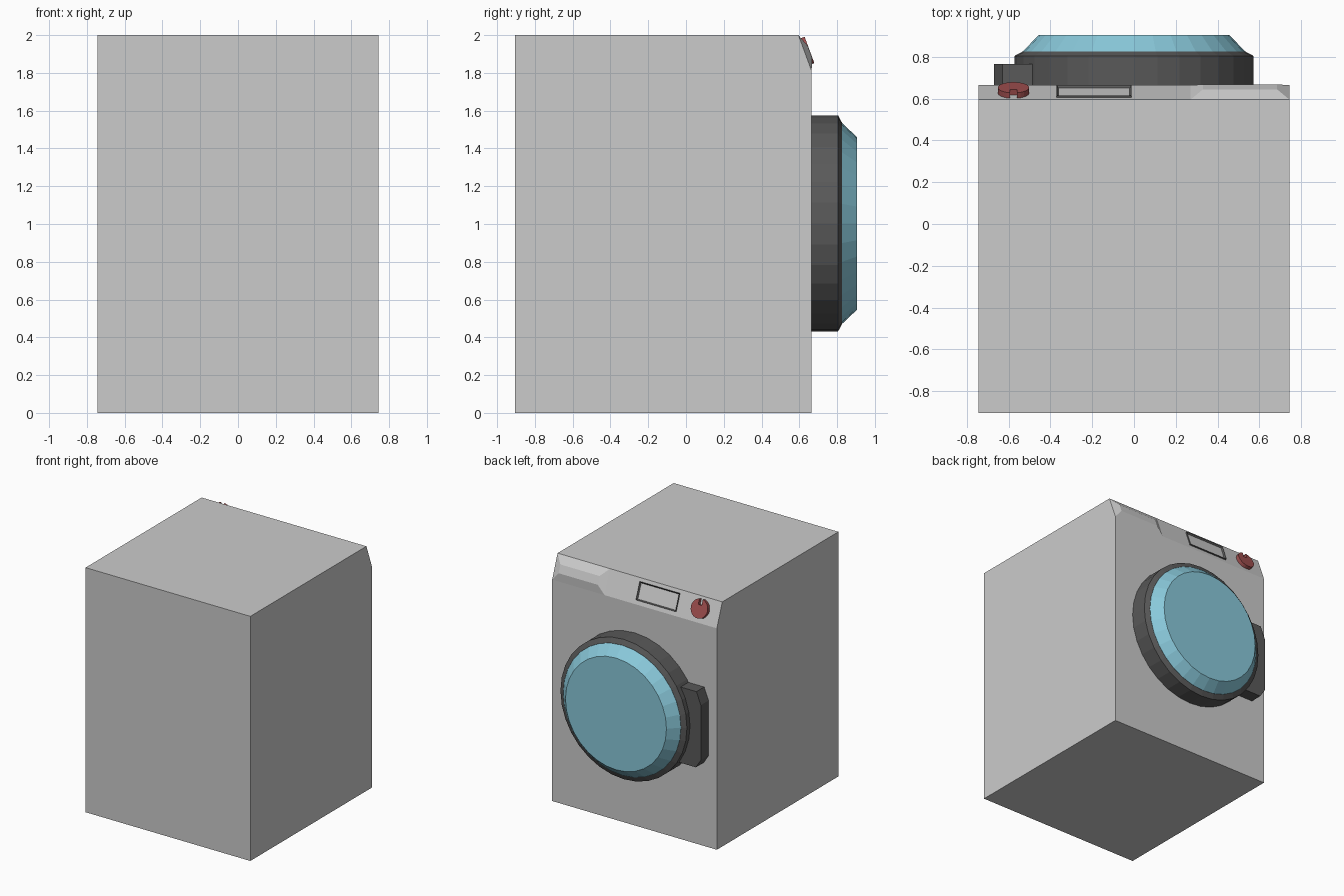
import bpy, bmesh
from math import sin, cos, pi, radians
from mathutils import Vector

if "Cube" in bpy.data.objects:
    bpy.data.objects.remove(bpy.data.objects["Cube"])


def material(name, rgb):
    m = bpy.data.materials.new(name)
    m.diffuse_color = (*rgb, 1)
    m.use_nodes = True
    m.node_tree.nodes["Principled BSDF"].inputs["Base Color"].default_value = m.diffuse_color
    return m


DARK = material("dark_plastic", (0.10, 0.10, 0.10))
BLACK = material("screen_black", (0.03, 0.03, 0.03))
GLASS = material("blue_glass", (0.25, 0.58, 0.70))
RED = material("red_plastic", (0.36, 0.08, 0.08))

# Sloped control panel frame: x, s (up the slope), n (outwards)
LOW, HIGH = Vector((0, 0.665, 1.81)), Vector((0, 0.595, 2.0))
S = (HIGH - LOW).normalized()
N = Vector((0, S.z, -S.y))
MID = (LOW + HIGH) / 2
HALF = (HIGH - LOW).length / 2


def panel(x, s, n):
    return MID + Vector((x, 0, 0)) + S * s + N * n


def front(x, z, y):
    return Vector((x, y, z))


def loft(name, rings, mat=None, inset=None):
    """Skin a list of equal-length point rings and cap both ends."""
    bm = bmesh.new()
    rows = [[bm.verts.new(p) for p in ring] for ring in rings]
    for a, b in zip(rows, rows[1:]):
        for i in range(len(a)):
            j = (i + 1) % len(a)
            bm.faces.new((a[i], a[j], b[j], b[i]))
    bm.faces.new(rows[0][::-1])
    cap = bm.faces.new(rows[-1])
    bmesh.ops.recalc_face_normals(bm, faces=bm.faces)
    if inset:
        bmesh.ops.inset_region(bm, faces=[cap], thickness=inset)
        bmesh.ops.translate(bm, verts=cap.verts, vec=-cap.normal * inset)
        cap.material_index = 1
    mesh = bpy.data.meshes.new(name)
    bm.to_mesh(mesh)
    bm.free()
    obj = bpy.data.objects.new(name, mesh)
    bpy.context.collection.objects.link(obj)
    if mat:
        mesh.materials.append(mat)
    return obj


def rect(x0, x1, s0, s1, n):
    return [panel(x, s, n) for x, s in ((x0, s0), (x1, s0), (x1, s1), (x0, s1))]


def circle(r, y, sides=32):
    return [front(r * cos(2 * pi * i / sides), 1.003 + r * sin(2 * pi * i / sides), y)
            for i in range(sides)]


# Cabinet: side profile with the sloped panel edge
profile = [(-0.905, 0), (0.665, 0), (LOW.y, LOW.z), (HIGH.y, HIGH.z), (-0.905, 2)]
loft("cabinet", [[Vector((x, y, z)) for y, z in profile] for x in (-0.745, 0.745)])

# Door rim and bulging glass
loft("door_rim", [circle(0.572, 0.66), circle(0.572, 0.805), circle(0.535, 0.825)], DARK)
loft("door_glass", [circle(0.532, 0.822), circle(0.532, 0.826), circle(0.457, 0.905)], GLASS)

# Door handle
grip = [(-0.45, 0.68), (-0.625, 0.68), (-0.67, 0.75), (-0.67, 1.2), (-0.63, 1.3), (-0.45, 1.3)]
loft("door_handle", [[front(x, z, y) for x, z in grip] for y in (0.66, 0.765)], DARK)

# Raised detergent drawer front
loft("detergent_drawer", [rect(0.27, 0.745, -HALF, HALF, 0),
                          rect(0.33, 0.685, -0.037, 0.03, 0.027)])

# Display with recessed screen
display = loft("display", [rect(-0.37, -0.012, -0.067, 0.073, -0.005),
                           rect(-0.37, -0.012, -0.067, 0.073, 0.012)], DARK, inset=0.013)
display.data.materials.append(BLACK)

# Dial with a pointer slot at its top
R, SLOT = 0.075, 12
arc = [radians(90 + SLOT + i * (360 - 2 * SLOT) / 22) for i in range(23)]
dial = [(R * cos(a), R * sin(a)) for a in arc]
w = R * sin(radians(SLOT))
dial += [(w, 0.028), (-w, 0.028)]
loft("dial", [[panel(x - 0.577, s + 0.008, n) for x, s in dial] for n in (-0.005, 0.028)], RED)
